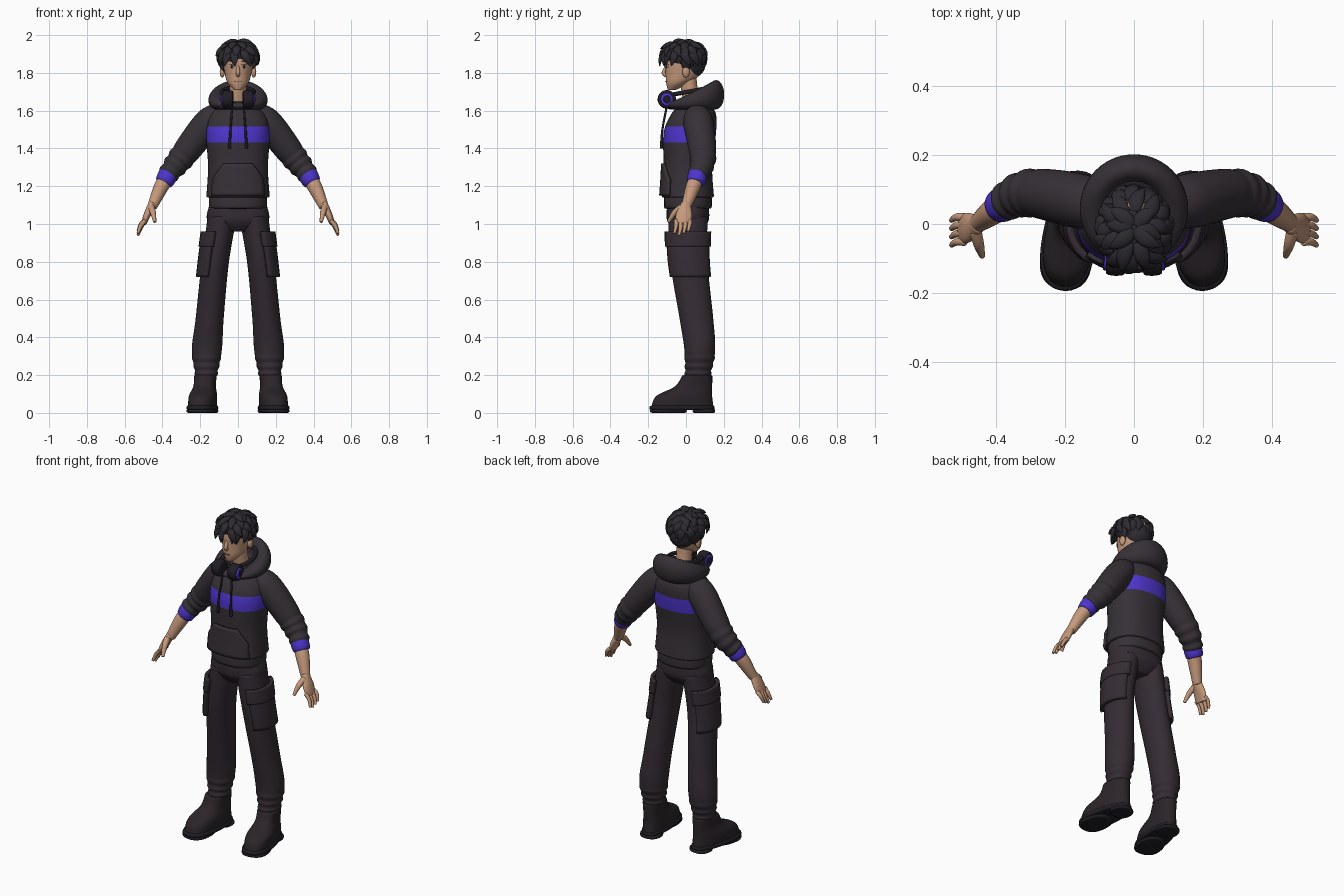
import bpy, bmesh, math, random
from mathutils import Vector, Matrix

if "Cube" in bpy.data.objects:
    bpy.data.objects.remove(bpy.data.objects["Cube"])
random.seed(4)
AXIS_X, AXIS_Y, AXIS_Z = Matrix.Identity(3)
FRONT = -math.pi / 2


def material(name, *color):
    made = bpy.data.materials.new(name)
    made.use_nodes = True
    made.diffuse_color = (*color, 1)
    made.node_tree.nodes["Principled BSDF"].inputs["Base Color"].default_value = (*color, 1)
    return made


HOODIE = material("charcoal_cloth", .037, .03, .037)
TROUSERS = material("dark_plum_cloth", .034, .025, .033)
LEATHER = material("boot_leather", .024, .018, .022)
HAIR = material("black_hair", .026, .023, .03)
SKIN = material("skin", .56, .32, .2)
VIOLET = material("violet", .075, .035, .6)
BLACK = material("black_plastic", .015, .013, .018)
WHITE = material("eye_white", .7, .65, .6)
LIP = material("lip", .33, .14, .09)


def spline(keys, steps=6):
    """Smooth curve through tuples of any length."""
    vectors = [Vector(key) for key in keys]
    result = []
    for i in range(len(vectors) - 1):
        start, end = vectors[i], vectors[i + 1]
        before, after = vectors[max(i - 1, 0)], vectors[min(i + 2, len(vectors) - 1)]
        for k in range(steps):
            t = k / steps
            pull_in, pull_out = (end - before) / 2, (after - start) / 2
            bend = (end - start) * 3 - pull_in * 2 - pull_out
            twist = (start - end) * 2 + pull_in + pull_out
            result.append(start + pull_in * t + bend * t ** 2 + twist * t ** 3)
    return result + [vectors[-1]]


def crease(rings, top, depth):
    """Gather cloth into folds below a height."""
    for ring in rings:
        if ring[2] < top:
            fold = depth * math.sin(ring[2] * 160)
            for k in range(3, len(ring)):
                ring[k] += fold
    return rings


def ring_point(ring, angle, power=2, offset=0, tilt=0):
    """Point on a level superellipse ring (x, y, z, half_width, half_depth)."""
    x, y, z, half_width, half_depth = ring
    c, s = math.cos(angle), math.sin(angle)
    return Vector((x + math.copysign(abs(c) ** (2 / power), c) * (half_width + offset),
                   y + math.copysign(abs(s) ** (2 / power), s) * (half_depth + offset), z + tilt * s))


def angles(sides):
    return [math.tau * k / sides for k in range(sides)]


def bridge(bm, loops):
    """Skin a list of loops and round off both ends."""
    def closing(loop):
        middle = sum(loop, Vector()) / len(loop)
        return [point.lerp(middle, .2) for point in loop]
    loops = [closing(loops[0]), *loops, closing(loops[-1])]
    rows = [[bm.verts.new(point) for point in loop] for loop in loops]
    for low, high in zip(rows, rows[1:]):
        for i in range(len(low)):
            bm.faces.new((low[i - 1], low[i], high[i], high[i - 1]))
    bm.faces.new(rows[0])
    bm.faces.new(rows[-1])


def stack(bm, rings, power=2, sides=24):
    bridge(bm, [[ring_point(ring, a, power) for a in angles(sides)] for ring in rings])


def tube(bm, path, ref=AXIS_Y, sides=12):
    """Loft along a path of (x, y, z, half_width[, half_depth])."""
    points, loops = [Vector(key[:3]) for key in path], []
    for i, key in enumerate(path):
        along = (points[min(i + 1, len(points) - 1)] - points[max(i - 1, 0)]).normalized()
        wide = (ref - along * ref.dot(along)).normalized()
        deep = along.cross(wide)
        loops.append([points[i] + wide * key[3] * math.cos(a) + deep * key[-1] * math.sin(a)
                      for a in angles(sides)])
    bridge(bm, loops)


def ball(bm, center, radii):
    place = Matrix.Translation(center) @ Matrix.Diagonal((*radii, 1))
    bmesh.ops.create_uvsphere(bm, u_segments=20, v_segments=14, radius=1, matrix=place)


def finish(bm, name, *materials, mirror=False, smooth=True, thick=0, rule=None):
    bmesh.ops.recalc_face_normals(bm, faces=bm.faces)
    for face in bm.faces:
        face.smooth = True
        if rule:
            face.material_index = rule(face.calc_center_median())
    mesh = bpy.data.meshes.new(name)
    bm.to_mesh(mesh)
    bm.free()
    for each in materials:
        mesh.materials.append(each)
    part = bpy.data.objects.new(name, mesh)
    bpy.context.scene.collection.objects.link(part)
    if mirror:
        part.modifiers.new("mirror", 'MIRROR').use_mirror_merge = False
    if thick:
        shell = part.modifiers.new("thickness", 'SOLIDIFY')
        shell.thickness, shell.offset = thick, 0
    if smooth:
        part.modifiers.new("smooth", 'SUBSURF').levels = 1
        part.modifiers["smooth"].render_levels = 1


def make(name, mat, build, rings, mirror=False, **options):
    bm = bmesh.new()
    build(bm, rings, **options)
    finish(bm, name, mat, mirror=mirror)


def patch(name, mat, rings, middle, low, high, width, offset, thick, power=2, mirror=False, count=10):
    """Plate lying on a ring stack; width gives its half angle from bottom to top."""
    bm, grid = bmesh.new(), []
    for row in range(count + 1):
        z = low + (high - low) * row / count
        above = next(i for i, ring in enumerate(rings) if ring[2] >= z)
        under, over = rings[above - 1], rings[above]
        ring = under.lerp(over, (z - under[2]) / (over[2] - under[2]))
        half = width(row / count)
        grid.append([bm.verts.new(ring_point(ring, middle + half * (2 * i / count - 1), power, offset))
                     for i in range(count + 1)])
    for lower, upper in zip(grid, grid[1:]):
        for i in range(count):
            bm.faces.new((lower[i], lower[i + 1], upper[i + 1], upper[i]))
    finish(bm, name, mat, mirror=mirror, smooth=False, thick=thick)


# Hoodie body with chest stripe, hem band and front pouch
torso = spline([(0, .01, 1.14, .17, .14), (0, .01, 1.3, .16, .13), (0, .02, 1.48, .17, .14),
                (0, .04, 1.58, .15, .12), (0, .05, 1.65, .07, .07)], 10)
bm = bmesh.new()
stack(bm, torso, 2.3)
finish(bm, "hoodie_body", HOODIE, VIOLET, rule=lambda c: int(1.43 < c.z < 1.52))
make("hoodie_hem", HOODIE, stack, [(0, .01, z, .156, .128) for z in (1.08, 1.1, 1.13, 1.15)], power=2.3)
patch("front_pouch", HOODIE, torso, FRONT, 1.15, 1.32, lambda t: .87 - .9 * max(0, t - .5), .006, .014, 2.3)

# Hood lying around the neck, raised at the back
bm, loops = bmesh.new(), []
for i in range(12):
    turn = FRONT + .45 * i
    out, up = math.cos(turn), math.sin(turn)
    radius = .115 + .045 * out
    loops.append([ring_point((0, .045, 1.655 + .05 * up, radius, radius), a, tilt=.03 + .03 * up)
                  for a in angles(28)])
bridge(bm, loops)
finish(bm, "hood", HOODIE)
make("drawstrings", BLACK, tube, spline([(.03, -.1, 1.63, .006), (.04, -.125, 1.5, .006), (.045, -.13, 1.4, .009)]),
     mirror=True)

# Sleeves, cuffs and forearms
sleeve = spline([(.07, .05, 1.58, .05), (.15, .065, 1.54, .08), (.3, .09, 1.35, .07), (.38, .06, 1.25, .05)], 12)
make("sleeves", HOODIE, tube, crease(sleeve, 1.37, .005), mirror=True, sides=20)
make("cuffs", VIOLET, tube, [(.362, .067, 1.275, .054), (.378, .058, 1.245, .055), (.395, .05, 1.215, .05)], mirror=True)
make("forearms", SKIN, tube, spline([(.38, .055, 1.24, .04), (.41, .035, 1.19, .04), (.455, 0, 1.09, .027)]), mirror=True)

# Hands with four fingers and a thumb
bm = bmesh.new()
tube(bm, spline([(.45, 0, 1.11, .026, .024), (.48, -.01, 1.05, .045, .02), (.5, -.016, 1, .042, .014)]))
for finger in range(4):
    y, tip = .02 - .024 * finger, .94 + .01 * abs(finger - 2)
    tube(bm, spline([(.49, y, 1.02, .013), (.515, y, tip + .04, .012), (.53, y - .01, tip, .008)], 3), sides=8)
tube(bm, spline([(.46, -.02, 1.09, .02), (.45, -.06, 1.06, .017), (.44, -.094, 1.01, .009)]), ref=AXIS_X, sides=8)
finish(bm, "hands", SKIN, mirror=True)

# Trousers with gathered ankles and cargo pockets
make("hips", TROUSERS, stack, spline([(0, .01, .96, .08, .07), (0, .01, 1.02, .165, .112), (0, .01, 1.11, .15, .11)]),
     power=2.3)
leg = spline([(.168, .06, .18, .054, .066), (.165, .073, .33, .08, .082), (.15, .055, .5, .075, .09),
              (.12, .015, .8, .073, .1), (.083, .01, 1.04, .078, .105)], 12)
make("trouser_legs", TROUSERS, stack, crease(leg, .3, .006), mirror=True)
patch("cargo_pockets", TROUSERS, leg, 0, .72, .89, lambda t: 1.2, .01, .022, mirror=True)
patch("cargo_pocket_flaps", TROUSERS, leg, 0, .88, .96, lambda t: 1.3, .015, .022, mirror=True)


# Boots turned slightly outward and wider at the toe
def boot_part(name, mat, *stacks):
    bm = bmesh.new()
    for rings in stacks:
        stack(bm, rings, 2.4)
    for vert in bm.verts:
        vert.co.x *= 1 - .9 * vert.co.y
    bmesh.ops.rotate(bm, verts=bm.verts, cent=(0, .07, 0), matrix=Matrix.Rotation(.15, 3, 'Z'))
    bmesh.ops.translate(bm, verts=bm.verts, vec=AXIS_X * .17)
    finish(bm, name, mat, mirror=True)


boot_part("boot_uppers", LEATHER, spline([(0, -.02, .03, .07, .168), (0, -.01, .09, .07, .15),
          (0, .04, .14, .06, .1), (0, .06, .2, .062, .08)]))
treads = [[(0, y, z, .07, depth) for z in (0, .02)] for y, depth in ((.095, .06), (-.095, .1))]
boot_part("boot_soles", BLACK, [(0, -.022, z, .077, .176) for z in (.015, .025, .04)], *treads)
bm = bmesh.new()
for lace in range(4):
    x, y, z = .185 - .003 * lace, -.088 + .029 * lace, .1 + .019 * lace
    tube(bm, spline([(x - .03, y + .02, z - .008, .005), (x, y, z + .006, .006), (x + .035, y + .025, z - .008, .005)], 3),
         sides=6)
finish(bm, "boot_laces", BLACK, mirror=True)

# Neck, head, nose and ears
make("neck", SKIN, tube, spline([(0, .05, 1.58, .05), (0, .02, 1.7, .046), (0, .01, 1.8, .046)]))
head = spline([(0, -.075, 1.71, .02, .022), (0, -.045, 1.745, .054, .06), (0, -.018, 1.79, .069, .09),
               (0, 0, 1.88, .08, .105), (0, 0, 1.96, .05, .06)])
bm = bmesh.new()
stack(bm, head, sides=32)
tube(bm, spline([(0, -.1, 1.84, .007), (0, -.12, 1.8, .012), (0, -.1, 1.785, .01)], 3), ref=AXIS_X)
for side in (1, -1):
    ball(bm, (side * .083, 0, 1.805), (.014, .02, .03))
finish(bm, "head", SKIN)

# Painted face plates
for name, mat, z, tall, half, lift in (("eyes", WHITE, 1.832, .009, .16, .002), ("irises", BLACK, 1.832, .01, .07, .004),
                                       ("lashes", HAIR, 1.843, .003, .18, .004), ("brows", HAIR, 1.862, .004, .19, .004)):
    patch(name, mat, head, FRONT + .42, z - tall, z + tall, lambda t: half * math.sin(math.pi * t), lift, .003, mirror=True)
patch("mouth", LIP, head, FRONT, 1.752, 1.757, lambda t: .2 + .1 * t, .002, .003)

# Hair: a cap covered with swept locks
CROWN = Vector((0, -.01, 1.89))


def scalp(turn, rise, reach):
    height = .08 if rise > 0 else .115
    return CROWN + reach * Vector((.1 * math.cos(rise) * math.cos(turn), .11 * math.cos(rise) * math.sin(turn),
                                   height * math.sin(rise)))


bm = bmesh.new()
ball(bm, CROWN, (.095, .1, .08))
ball(bm, (0, .036, 1.85), (.079, .07, .075))
for tier in range(5):
    rise, count = 1.5 - .38 * tier, 6 + 3 * tier
    for i in range(count):
        turn = math.tau * (i + random.uniform(-.25, .25)) / count
        if tier == 4 and math.sin(turn) < -.25:
            continue
        swirl, flick = random.uniform(-.3, .35), random.uniform(0, .12) - .12 * min(0, math.sin(turn))
        if tier == 4:
            flick -= .1
        lock = []
        for t, width in ((0, .02), (.35, .03), (.7, .024), (1, .004)):
            point = scalp(turn + swirl * t * t, rise - .75 * t, .95 + .12 * t ** .5 + flick * t)
            lock.append((*point, width / 2, width))
        outward = scalp(turn, rise - .4, 1) - CROWN
        tube(bm, lock, ref=outward.normalized(), sides=6)
finish(bm, "hair", HAIR)

# Headphones worn around the neck
for name, mat, inner, outer, radius in (("headphone_cups", BLACK, .025, .08, .05), ("headphone_rings", VIOLET, .07, .085, .035),
                                        ("headphone_hubs", BLACK, .07, .09, .02)):
    make(name, mat, tube, [(inner, -.103, 1.66, radius), (outer, -.1, 1.66, radius)], mirror=True, sides=20)
arc = [FRONT + .7 + (math.tau - 1.4) * i / 20 for i in range(21)]
make("headphone_band", BLACK, tube, [(.085 * math.cos(a), .01 + .11 * math.sin(a), 1.7 + .02 * math.sin(a), .012)
                                     for a in arc], ref=AXIS_Z)
